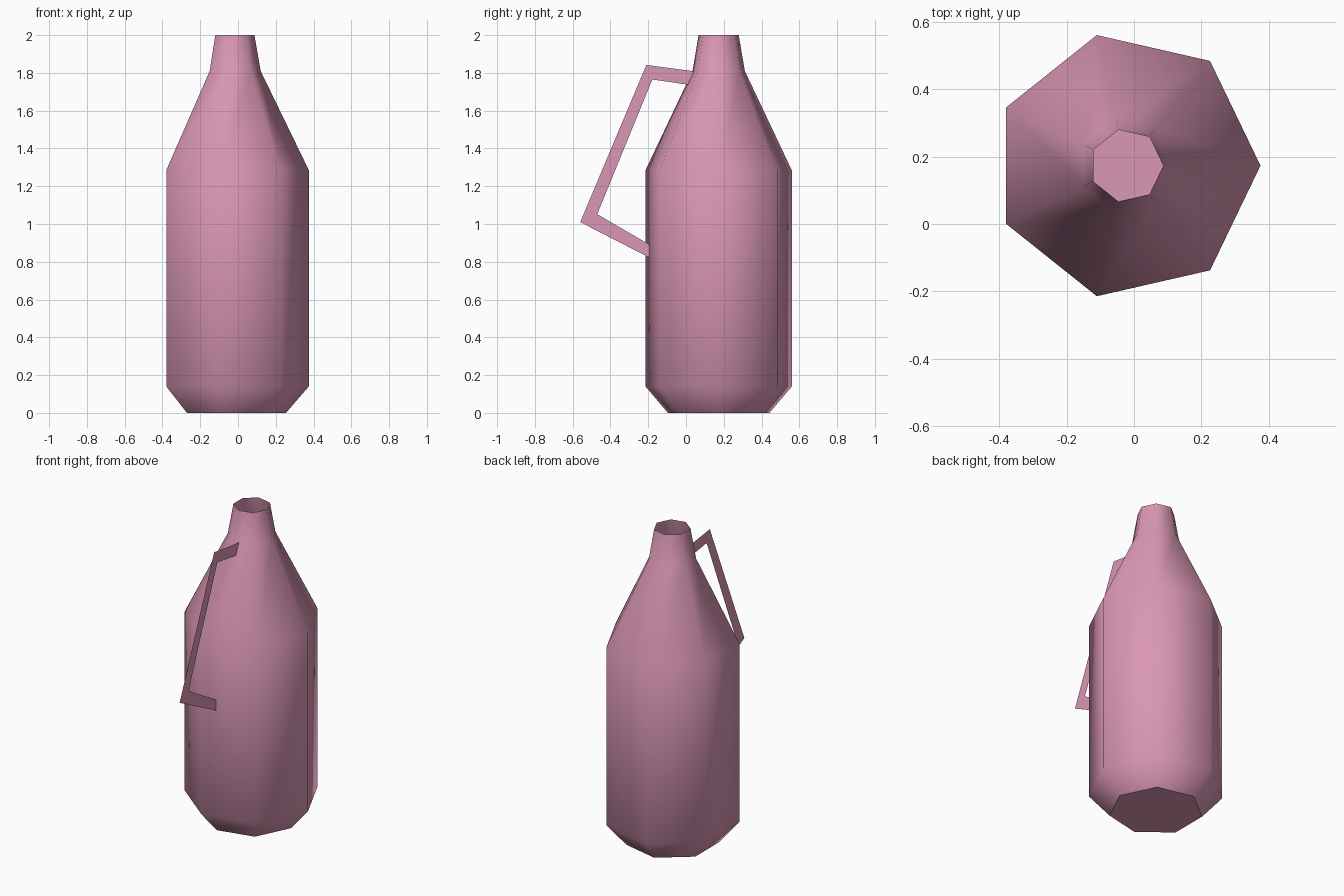
import bpy, bmesh, math

if "Cube" in bpy.data.objects:
    bpy.data.objects.remove(bpy.data.objects["Cube"])

CX, CY, SIDES = -0.022, 0.173, 7

pink = bpy.data.materials.new("pink")
pink.diffuse_color = (0.70, 0.31, 0.46, 1)
pink.use_nodes = True
pink.node_tree.nodes["Principled BSDF"].inputs["Base Color"].default_value = pink.diffuse_color


def add_object(name, bm):
    mesh = bpy.data.meshes.new(name)
    bm.to_mesh(mesh)
    bm.free()
    mesh.materials.append(pink)
    ob = bpy.data.objects.new(name, mesh)
    bpy.context.collection.objects.link(ob)
    return ob


# bottle: seven-sided lathe of (radius, height), open at the mouth
profile = [(0.276, 0), (0.397, 0.14), (0.397, 1.285), (0.142, 1.81), (0.109, 2.0)]
bm = bmesh.new()
rings = []
for r, z in profile:
    ring = []
    for i in range(SIDES):
        a = 2 * math.pi * i / SIDES
        ring.append(bm.verts.new((CX + r * math.cos(a), CY + r * math.sin(a), z)))
    rings.append(ring)
for low, high in zip(rings, rings[1:]):
    for i in range(SIDES):
        j = (i + 1) % SIDES
        bm.faces.new((low[i], low[j], high[j], high[i])).smooth = True

# flat base with a crisp rim
base = bm.faces.new(rings[0][::-1])
for e in base.edges:
    e.smooth = False
add_object("bottle", bm)

# handle: flat bent strip in the bottle's middle plane, as (y, z) pairs
outer = [(0.045, 1.808), (-0.21, 1.842), (-0.56, 1.01), (-0.19, 0.82)]
inner = [(0.015, 1.737), (-0.178, 1.765), (-0.47, 1.052), (-0.19, 0.889)]
bm = bmesh.new()
ov, iv = [[bm.verts.new((CX, y, z)) for y, z in side] for side in (outer, inner)]
for k in range(3):
    bm.faces.new((ov[k], ov[k + 1], iv[k + 1], iv[k]))
add_object("handle", bm)
